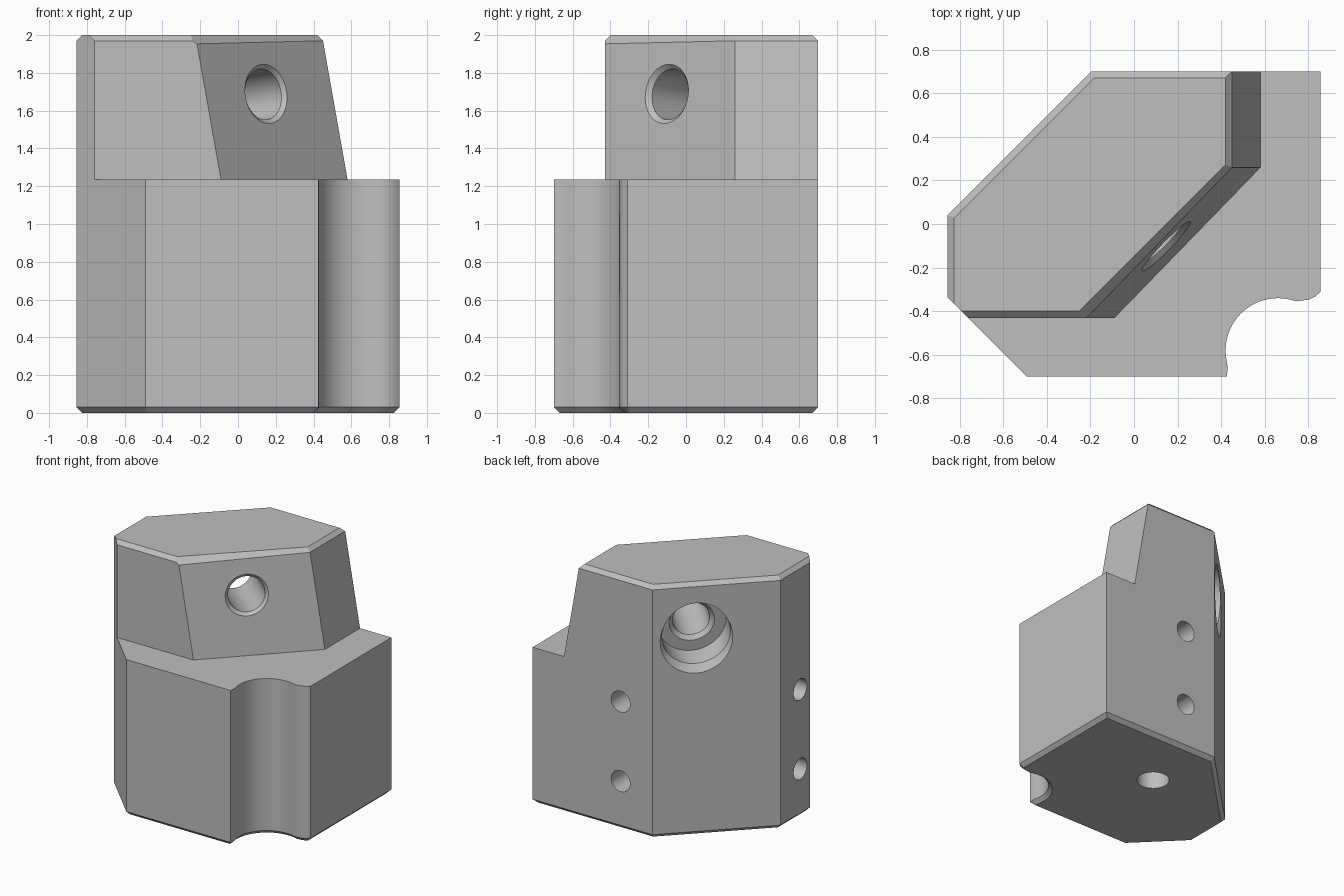
import bpy, bmesh
from math import sin, cos, radians, pi
from mathutils import Vector

cube = bpy.data.objects.get("Cube")
if cube:
    bpy.data.objects.remove(cube, do_unlink=True)

grey = bpy.data.materials.new("machined_grey")
grey.use_nodes = True
grey.diffuse_color = (0.52, 0.52, 0.52, 1)
grey.node_tree.nodes["Principled BSDF"].inputs["Base Color"].default_value = grey.diffuse_color

STEP, TOP, CHAMFER = 1.235, 2.0, 0.03


def loft(rings):
    """Closed solid through rings of equal point count."""
    bm = bmesh.new()
    loops = [[bm.verts.new(p) for p in ring] for ring in rings]
    n = len(loops[0])
    for a, b in zip(loops, loops[1:]):
        for i in range(n):
            j = (i + 1) % n
            bm.faces.new((a[i], a[j], b[j], b[i]))
    bm.faces.new(loops[0][::-1])
    bm.faces.new(loops[-1])
    bmesh.ops.recalc_face_normals(bm, faces=bm.faces)
    return bm


def to_object(name, bm):
    mesh = bpy.data.meshes.new(name)
    bm.to_mesh(mesh)
    bm.free()
    mesh.materials.append(grey)
    obj = bpy.data.objects.new(name, mesh)
    bpy.context.collection.objects.link(obj)
    return obj


def at_height(points, z):
    return [Vector((x, y, z)) for x, y in points]


def inset(points, d):
    """Mitred inward offset of a counterclockwise outline."""
    pts = [Vector(p) for p in points]
    result = []
    for i, p in enumerate(pts):
        e1 = (p - pts[i - 1]).normalized()
        e2 = (pts[(i + 1) % len(pts)] - p).normalized()
        n1, n2 = Vector((e1.y, -e1.x)), Vector((e2.y, -e2.x))
        result.append(p - (n1 + n2) * d / (1 + n1.dot(n2)))
    return result


def cut(body, bm):
    """Subtract a solid from the body and discard the tool."""
    tool = to_object("cutter", bm)
    tool.hide_render = True
    mod = body.modifiers.new("cut", "BOOLEAN")
    mod.operation = "DIFFERENCE"
    mod.solver = "EXACT"
    mod.object = tool
    bpy.context.view_layer.objects.active = body
    bpy.ops.object.modifier_apply(modifier=mod.name)
    bpy.data.objects.remove(tool, do_unlink=True)


def drill(body, start, direction, profile, sides=48):
    """Cut a turned profile of (distance, radius) pairs along a direction."""
    turn = Vector(direction).to_track_quat("Z", "Y")
    angles = [2 * pi * i / sides for i in range(sides)]
    cut(body, loft([[Vector(start) + turn @ Vector((r * cos(a), r * sin(a), t))
                     for a in angles] for t, r in profile]))


# Footprint with cut corners and a scooped front corner
scoop = [(0.66 + 0.24 * cos(radians(a)), -0.58 + 0.24 * sin(radians(a)))
         for a in range(190, 69, -5)]
footprint = ([(-0.855, -0.335), (-0.49, -0.7), (0.425, -0.7), (0.43, -0.66)] + scoop
             + [(0.80, -0.347), (0.832, -0.332), (0.855, -0.31),
                (0.855, 0.7), (-0.195, 0.7), (-0.855, 0.04)])
bm = loft([at_height(inset(footprint, CHAMFER), 0),
           at_height(footprint, CHAMFER), at_height(footprint, TOP)])

# Top chamfers, each a sloping plane through an upper edge
for x, y, direction in [(-0.855, 0, (-1, 0)), (-0.195, 0.7, (-1, 1)), (0, 0.7, (0, 1)),
                        (0.45, 0.5, (1, 0)), (0.45, 0.26, (1, -1)), (-0.5, -0.43, (0, -1))]:
    side = Vector(direction).normalized()
    bmesh.ops.bisect_plane(bm, geom=bm.verts[:] + bm.edges[:] + bm.faces[:], dist=1e-5,
                           plane_co=(x, y, TOP - CHAMFER),
                           plane_no=Vector((side.x, side.y, 1)).normalized(), clear_outer=True)
    bmesh.ops.holes_fill(bm, edges=[e for e in bm.edges if e.is_boundary], sides=0)
bmesh.ops.recalc_face_normals(bm, faces=bm.faces)
block = to_object("clamp_block", bm)

# Step around the upper block, with leaning diagonal and right faces
outer = [(0.8, 1.2), (1.2, 1.2), (1.2, -1.2), (-1.2, -1.2), (-1.2, -0.43)]
lean = 0.13 / (TOP - CHAMFER - STEP)


def step_ring(z):
    shift = lean * (z - STEP)
    inner = [(-0.09, -0.43), (0.58, 0.26), (0.58, 1.2)]
    return at_height([(x - shift, y) for x, y in inner] + outer, z)


cut(block, loft([step_ring(STEP), step_ring(2.2)]))

# Tilted main bore: front countersink, through hole, rear counterbore
drill(block, (0.155, -0.105, 1.69), (-0.702, 0.702, -0.124),
      [(-0.06, 0.225), (0.03, 0.135), (0.60, 0.135), (0.63, 0.165),
       (0.631, 0.25), (0.81, 0.25), (0.93, 0.37)], 64)

# Screw holes in the back and right sides, and the hole underneath
for z in (0.38, 1.01):
    drill(block, (0.083, 0.75, z), (0, -1, 0), [(0, 0.083), (0.4, 0.083)])
    drill(block, (-0.905, -0.21, z), (1, 0, 0), [(0, 0.083), (0.4, 0.083)])
drill(block, (-0.035, 0.18, -0.05), (0, 0, 1), [(0, 0.12), (0.65, 0.12)])

# Smooth curves, crisp edges
for obj in bpy.context.selected_objects:
    obj.select_set(False)
block.select_set(True)
bpy.context.view_layer.objects.active = block
bpy.ops.object.shade_smooth_by_angle(angle=radians(25))
